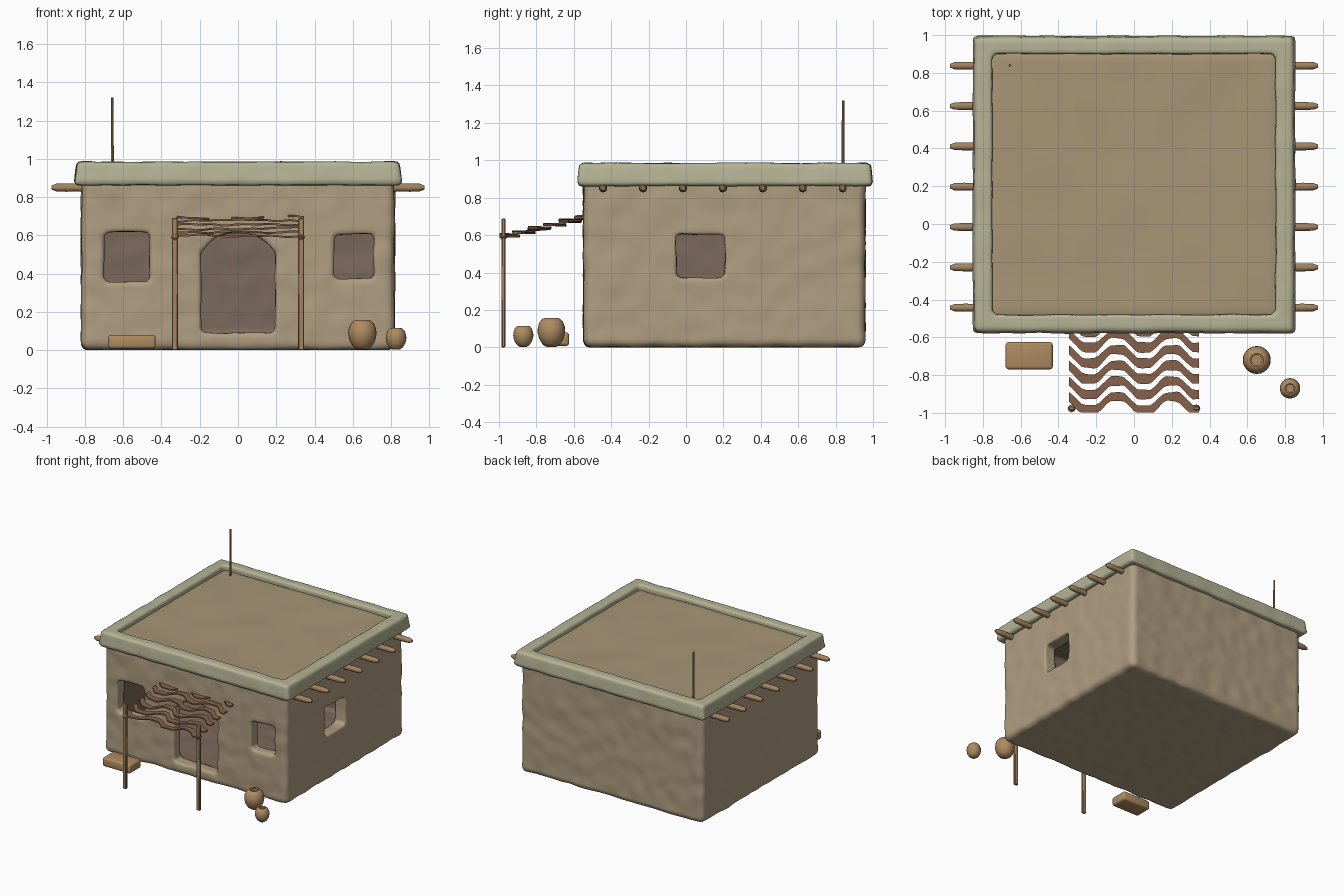
import bpy, bmesh, math
from mathutils import Vector, noise

if "Cube" in bpy.data.objects:
    bpy.data.objects.remove(bpy.data.objects["Cube"])


def mat(name, rgb):
    m = bpy.data.materials.new(name)
    m.diffuse_color = (*rgb, 1)
    m.use_nodes = True
    m.node_tree.nodes["Principled BSDF"].inputs["Base Color"].default_value = m.diffuse_color
    return m


CLAY = mat("clay", (0.43, 0.34, 0.22))
CAP = mat("parapet_clay", (0.46, 0.45, 0.30))
ROOF = mat("roof_earth", (0.39, 0.30, 0.18))
DARK = mat("dark_clay", (0.20, 0.14, 0.105))
WOOD = mat("wood", (0.36, 0.23, 0.12))
REED = mat("reed", (0.24, 0.12, 0.07))
POT = mat("pottery", (0.42, 0.26, 0.12))


def select(ob):
    bpy.ops.object.select_all(action='DESELECT')
    ob.select_set(True)
    bpy.context.view_layer.objects.active = ob


def new_obj(name, bm, material, angle=40):
    bmesh.ops.recalc_face_normals(bm, faces=bm.faces)
    me = bpy.data.meshes.new(name)
    bm.to_mesh(me)
    bm.free()
    ob = bpy.data.objects.new(name, me)
    bpy.context.collection.objects.link(ob)
    me.materials.append(material)
    select(ob)
    bpy.ops.object.shade_smooth_by_angle(angle=math.radians(angle))
    return ob


def box(name, lo, hi, material, bevel=0.0, segs=2):
    bm = bmesh.new()
    bmesh.ops.create_cube(bm, size=1)
    for v in bm.verts:
        v.co = [(lo[i] + hi[i]) / 2 + v.co[i] * (hi[i] - lo[i]) for i in range(3)]
    if bevel:
        bmesh.ops.bevel(bm, geom=bm.edges[:], offset=bevel, segments=segs, profile=0.5, affect='EDGES')
    return new_obj(name, bm, material)


def front_prism(name, pts, y0, y1, material):
    bm = bmesh.new()
    face = bm.faces.new([bm.verts.new((x, y0, z)) for x, z in pts])
    ext = bmesh.ops.extrude_face_region(bm, geom=[face])
    for v in ext["geom"]:
        if isinstance(v, bmesh.types.BMVert):
            v.co.y = y1
    return new_obj(name, bm, material)


def skin(bm, rings):
    # bridge a row of closed rings and cap both ends
    n = len(rings[0])
    for a, b in zip(rings, rings[1:]):
        for k in range(n):
            bm.faces.new((a[k], a[(k + 1) % n], b[(k + 1) % n], b[k]))
    bm.faces.new(rings[0])
    bm.faces.new(rings[-1])


def lathe(name, profile, base, axis, material, n=16):
    # revolve (radius, height) points about an axis starting at base
    q = Vector((0, 0, 1)).rotation_difference(Vector(axis))
    bm = bmesh.new()
    skin(bm, [[bm.verts.new(Vector(base) + q @ Vector((r * math.cos(2 * math.pi * k / n),
               r * math.sin(2 * math.pi * k / n), h))) for k in range(n)] for r, h in profile])
    return new_obj(name, bm, material)


def cut(ob, cutters):
    for c in cutters:
        select(ob)
        m = ob.modifiers.new("cut", 'BOOLEAN')
        m.operation = 'DIFFERENCE'
        m.object = c
        bpy.ops.object.modifier_apply(modifier=m.name)
        bpy.data.objects.remove(c)


def weather(ob, voxel, amp, scale):
    # remesh to soft adobe edges, then hand-plastered unevenness
    select(ob)
    m = ob.modifiers.new("remesh", 'REMESH')
    m.mode = 'VOXEL'
    m.voxel_size = voxel
    bpy.ops.object.modifier_apply(modifier=m.name)
    normals = [v.normal.copy() for v in ob.data.vertices]
    for v, n in zip(ob.data.vertices, normals):
        v.co += n * amp * noise.noise(v.co * scale)
        v.co.z = max(v.co.z, 0.0)
    bpy.ops.object.shade_smooth()


# Hollow adobe walls with door and window openings
door = [(-0.193, 0.09), (0.193, 0.09), (0.193, 0.51), (0.155, 0.555), (0.11, 0.59), (0.05, 0.61),
        (-0.05, 0.61), (-0.11, 0.59), (-0.155, 0.555), (-0.193, 0.51)]
walls = box("adobe_walls", (-0.818, -0.548, 0), (0.818, 0.957, 0.94), CLAY, 0.042, 4)
cut(walls, [box("room_cutter", (-0.72, -0.45, 0.08), (0.72, 0.86, 0.85), CLAY),
            front_prism("door_cutter", door, -0.7, -0.40, CLAY),
            box("left_window_cutter", (-0.70, -0.7, 0.357), (-0.462, -0.40, 0.617), CLAY, 0.015),
            box("right_window_cutter", (0.50, -0.7, 0.375), (0.71, -0.40, 0.607), CLAY, 0.015),
            box("side_window_cutter", (0.68, -0.053, 0.372), (0.95, 0.208, 0.607), CLAY, 0.015)])
weather(walls, 0.0145, 0.007, 9)

# Darker room inside
walls.data.materials.append(DARK)
for p in walls.data.polygons:
    x, y, z = p.center
    if abs(x) < 0.735 and -0.465 < y < 0.875 and 0.06 < z < 0.87:
        p.material_index = 1

# Parapet rim, slightly wider at its foot
rim = box("parapet", (-0.855, -0.58, 0.862), (0.855, 0.998, 0.985), CAP, 0.02, 3)
for v in rim.data.vertices:
    if v.co.z > 0.92:
        v.co.x *= 0.988
        v.co.y = 0.21 + (v.co.y - 0.21) * 0.988
cut(rim, [box("rim_cutter", (-0.75, -0.48, 0.8), (0.75, 0.90, 1.1), CAP)])
weather(rim, 0.0135, 0.005, 7)

# Earth roof
roof = box("roof", (-0.78, -0.51, 0.90), (0.78, 0.93, 0.95), ROOF)
weather(roof, 0.03, 0.008, 3)

# Roof beam ends on both sides
for i in range(7):
    for s in (-1, 1):
        lathe(f"roof_beam_{i}_{'left' if s < 0 else 'right'}",
              [(0.021, 0), (0.022, 0.15), (0.020, 0.20), (0.010, 0.225)],
              (s * 0.75, -0.443 + i * 0.2135, 0.85), (s, 0, 0), WOOD, 10)

# Roof pole
lathe("roof_pole", [(0.008, 0), (0.007, 0.39)], (-0.657, 0.84, 0.93), (0, 0, 1), WOOD, 8)

# Porch posts with lashings
for s in (-1, 1):
    side = "left" if s < 0 else "right"
    box(f"porch_post_{side}", (s * 0.33 - 0.016, -0.986, 0), (s * 0.33 + 0.016, -0.966, 0.69), WOOD, 0.004, 1)
    lathe(f"post_lashing_{side}", [(0.006, 0), (0.021, 0.02), (0.006, 0.04)],
          (s * 0.33, -0.976, 0.57), (0, 0, 1), WOOD, 8)

# Wavy reed slats, stepping up to the wall
for i in range(6):
    yc = -0.95 + i * 0.083
    zc = 0.597 + i * 0.0195
    bm = bmesh.new()
    rings = []
    n = 40
    for k in range(n + 1):
        x = -0.345 + 0.69 * k / n
        wave = max(-0.85, min(0.85, 1.15 * math.cos(2 * math.pi * (x + 0.09) / 0.29)))
        y = yc + 0.042 * wave
        z = zc + 0.014 * noise.noise((x * 9, yc * 7, 0))
        w = 0.025 + 0.008 * noise.noise((x * 12, yc * 9, 4))
        rings.append([bm.verts.new((x, max(y + a * w, -0.998), z + b * 0.005))
                      for a, b in ((-1, -1), (1, -1), (1, 1), (-1, 1))])
    skin(bm, rings)
    new_obj(f"canopy_slat_{i}", bm, REED)

# Bench
box("bench", (-0.68, -0.77, 0.008), (-0.43, -0.625, 0.08), POT, 0.016, 3)

# Round clay pots with a small open mouth
shape = [(0.36, 0.0), (0.66, 0.22), (0.9, 0.62), (1, 1.1), (0.97, 1.45), (0.84, 1.8), (0.64, 2.02),
         (0.48, 2.08), (0.36, 2.02), (0.36, 1.85), (0.5, 1.5)]
for name, x, y, r in (("large_pot", 0.65, -0.72, 0.074), ("small_pot", 0.826, -0.87, 0.054)):
    lathe(name, [(a * r, h * r) for a, h in shape], (x, y, 0.003), (0, 0, 1), POT, 24)
